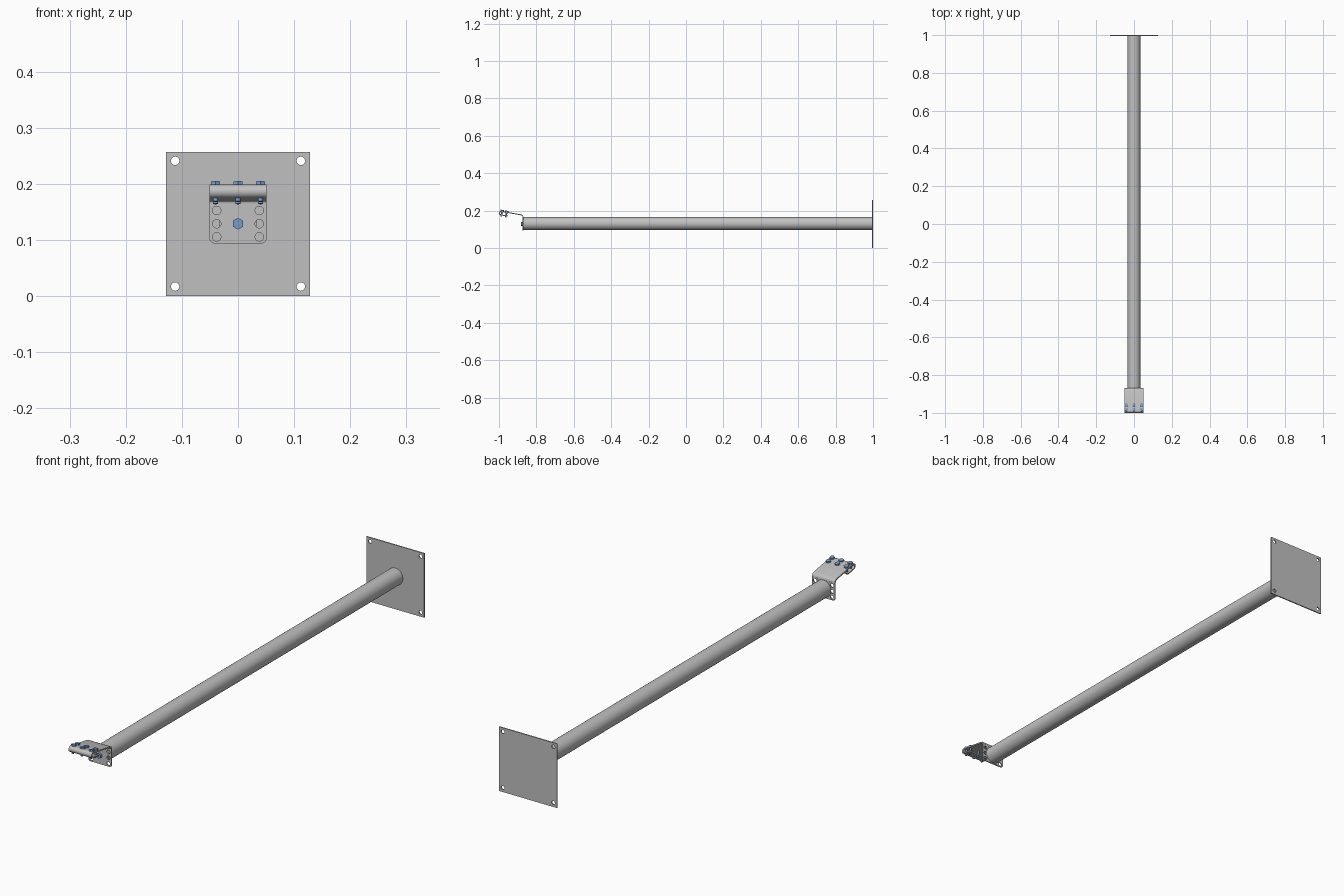
import bpy, bmesh
from math import sin, cos, pi, radians
from mathutils import Vector, Matrix

if "Cube" in bpy.data.objects:
    bpy.data.objects.remove(bpy.data.objects["Cube"])


def material(name, rgb):
    m = bpy.data.materials.new(name)
    m.use_nodes = True
    m.diffuse_color = (*rgb, 1)
    m.node_tree.nodes["Principled BSDF"].inputs["Base Color"].default_value = (*rgb, 1)
    return m


STEEL = material("grey steel", (0.53, 0.53, 0.53))
BLUE = material("blue bolt", (0.19, 0.33, 0.6))


def activate(ob):
    bpy.ops.object.select_all(action='DESELECT')
    ob.select_set(True)
    bpy.context.view_layer.objects.active = ob


def smooth(ob):
    activate(ob)
    bpy.ops.object.shade_smooth_by_angle(angle=radians(35))


def circle(x, z, r, n=24):
    return [(x + r * cos(2 * pi * i / n), z + r * sin(2 * pi * i / n)) for i in range(n)]


def plate(name, y, thickness, outline, holes):
    """Upright sheet with round holes, from a filled flat curve."""
    cu = bpy.data.curves.new(name, 'CURVE')
    cu.dimensions = '2D'
    cu.fill_mode = 'BOTH'
    cu.extrude = thickness / 2
    for loop in [outline] + holes:
        sp = cu.splines.new('POLY')
        sp.points.add(len(loop) - 1)
        for p, (x, z) in zip(sp.points, loop):
            p.co = (x, z, 0, 1)
        sp.use_cyclic_u = True
    cu.materials.append(STEEL)
    ob = bpy.data.objects.new(name, cu)
    ob.location.y = y
    ob.rotation_euler.x = pi / 2
    bpy.context.collection.objects.link(ob)
    activate(ob)
    bpy.ops.object.convert(target='MESH')
    smooth(bpy.context.object)


def rod(name, start, end, radius, sides, mat):
    """Capped cylinder or hexagon between two points."""
    a, b = Vector(start), Vector(end)
    turn = (b - a).to_track_quat('Z', 'Y').to_matrix().to_4x4()
    bm = bmesh.new()
    bmesh.ops.create_cone(bm, cap_ends=True, segments=sides, radius1=radius,
                          radius2=radius, depth=(b - a).length,
                          matrix=Matrix.Translation((a + b) / 2) @ turn)
    me = bpy.data.meshes.new(name)
    bm.to_mesh(me)
    bm.free()
    me.materials.append(mat)
    ob = bpy.data.objects.new(name, me)
    bpy.context.collection.objects.link(ob)
    smooth(ob)


# Wall plate and long tube
MID = 0.129
W = 0.128
plate("wall_plate", 0.9975, 0.005, [(-W, 0), (W, 0), (W, 0.257), (-W, 0.257)],
      [circle(sx * 0.112, MID + sz * 0.112, 0.0075) for sx in (-1, 1) for sz in (-1, 1)])
rod("tube", (0, -0.869, 0.131), (0, 0.996, 0.131), 0.034, 48, STEEL)

# Upright part of the bracket, with rounded lower corners
HALF, LOW, R = 0.051, 0.094, 0.009
corner = [(HALF - R + R * sin(t), LOW + R - R * cos(t))
          for t in (i * pi / 12 for i in range(7))]
outline = corner + [(HALF, 0.165), (-HALF, 0.165)] + [(-x, z) for x, z in reversed(corner)]
plate("bracket_upright", -0.872, 0.005, outline,
      [circle(s * 0.038, MID + dz, 0.0075) for s in (-1, 1) for dz in (-0.0235, 0, 0.0235)])
rod("centre_bolt", (0, -0.874, MID), (0, -0.882, MID), 0.0105, 6, BLUE)

# Sloping arm of the bracket with its folded front lip
TILT = radians(10)
ahead = Vector((0, -cos(TILT), sin(TILT)))
up = Vector((0, sin(TILT), cos(TILT)))
fold, fr = Vector((0, -0.988, 0.1865)), 0.0095
path = [Vector((0, y, z)) for y, z in
        ((-0.872, 0.165), (-0.873, 0.171), (-0.8765, 0.1755), (-0.883, 0.1777))]
path += [fold + fr * (up * cos(t) + ahead * sin(t)) for t in (i * pi / 12 for i in range(13))]
path.append(fold - fr * up - 0.037 * ahead)
bm = bmesh.new()
rows = [[bm.verts.new(p + Vector((s * HALF, 0, 0))) for s in (-1, 1)] for p in path]
for a, b in zip(rows, rows[1:]):
    bm.faces.new((a[0], a[1], b[1], b[0]))
me = bpy.data.meshes.new("bracket_arm")
bm.to_mesh(me)
bm.free()
me.materials.append(STEEL)
arm = bpy.data.objects.new("bracket_arm", me)
bpy.context.collection.objects.link(arm)
activate(arm)
mod = arm.modifiers.new("thickness", 'SOLIDIFY')
mod.thickness, mod.offset = 0.005, 0
bpy.ops.object.modifier_apply(modifier=mod.name)
smooth(arm)

# Two rows of clamping bolts through the lip
for row, back in (("front", 0.003), ("rear", 0.028)):
    for side, x in (("right", -0.04), ("middle", 0), ("left", 0.04)):
        base = fold - back * ahead + Vector((x, 0, 0))
        top = base + (fr + 0.0025) * up
        rod(f"{row}_{side}_bolt_head", top, top + 0.006 * up, 0.0095, 6, BLUE)
        rod(f"{row}_{side}_bolt_shank", top, base - (fr + 0.008) * up, 0.0045, 16, BLUE)
